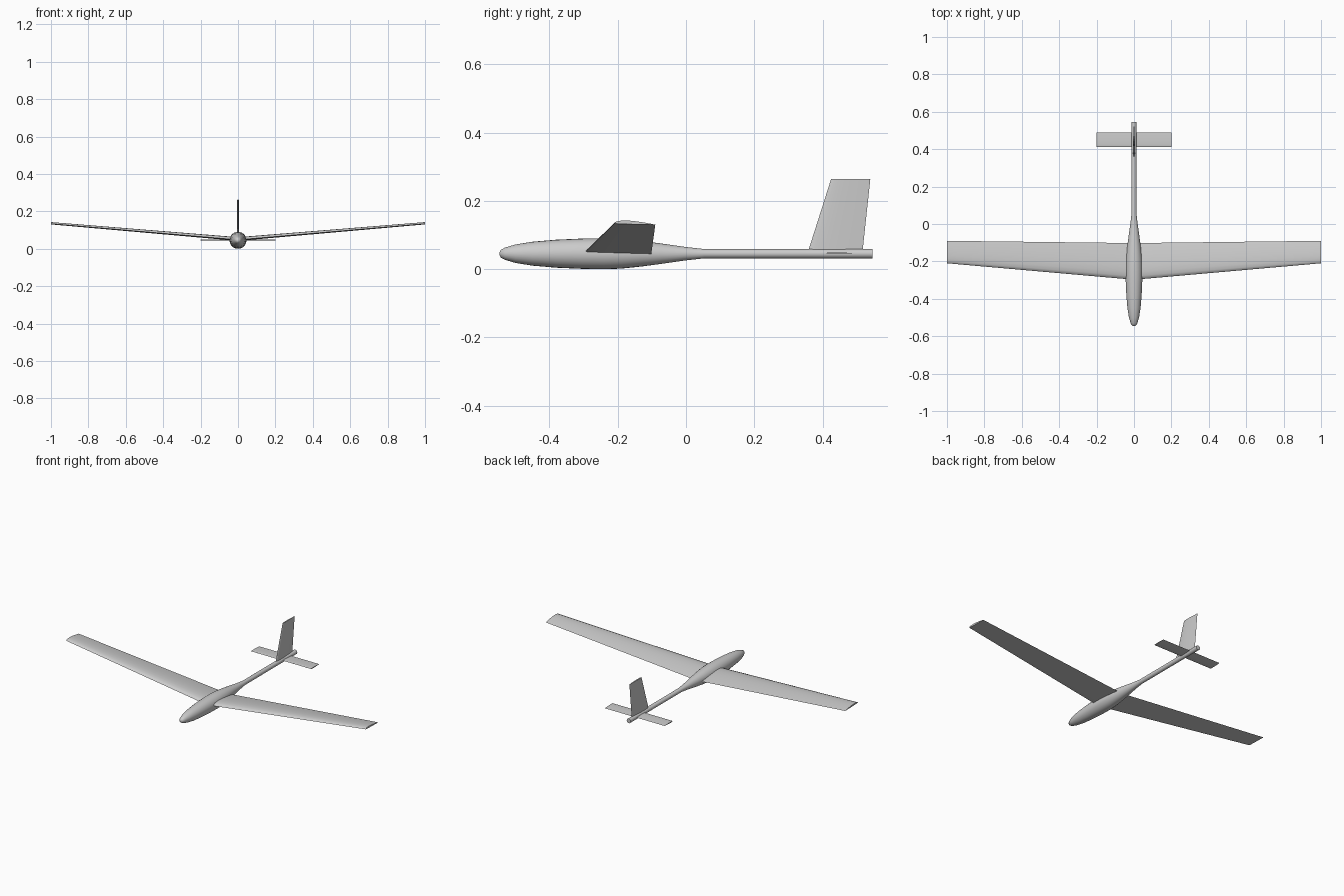
import bpy, bmesh, math

if "Cube" in bpy.data.objects:
    bpy.data.objects.remove(bpy.data.objects["Cube"])

AXIS_Z = 0.0455  # height of the fuselage axis


def loft(name, rings, angle=40):
    """Skin a list of equal-length vertex rings and cap both ends."""
    bm = bmesh.new()
    loops = [[bm.verts.new(p) for p in ring] for ring in rings]
    n = len(loops[0])
    for a, b in zip(loops, loops[1:]):
        for i in range(n):
            j = (i + 1) % n
            bm.faces.new((a[i], a[j], b[j], b[i]))
    bm.faces.new(loops[0])
    bm.faces.new(loops[-1])
    bmesh.ops.recalc_face_normals(bm, faces=bm.faces)
    mesh = bpy.data.meshes.new(name)
    bm.to_mesh(mesh)
    bm.free()
    obj = bpy.data.objects.new(name, mesh)
    bpy.context.collection.objects.link(obj)
    bpy.ops.object.select_all(action='DESELECT')
    obj.select_set(True)
    bpy.context.view_layer.objects.active = obj
    bpy.ops.object.shade_smooth_by_angle(angle=math.radians(angle))
    return obj


def thickness(t):
    """Standard airfoil half thickness, 1.0 at the peak, closed trailing edge."""
    return 2 * (1.4845 * t**0.5 - 0.63 * t - 1.758 * t**2 + 1.4215 * t**3 - 0.518 * t**4)


def airfoil(upper, lower, steps=10):
    """(chord fraction, height fraction) points running round the section."""
    ts = [(1 - math.cos(math.pi * i / steps)) / 2 for i in range(steps + 1)]
    top = [(t, upper * thickness(t)) for t in reversed(ts)]
    bottom = [(t, -lower * thickness(t)) for t in ts[1:-1]]
    return top + bottom


def mirror_x(obj):
    mod = obj.modifiers.new("Mirror", 'MIRROR')
    mod.use_axis[0] = True
    mod.use_clip = True


# Fuselage: streamlined pod running into a thin tail boom
profile = [(-0.546, 0.004), (-0.543, 0.011), (-0.53, 0.018), (-0.5, 0.027),
           (-0.45, 0.035), (-0.38, 0.041), (-0.3, 0.0445), (-0.24, 0.0455),
           (-0.19, 0.0437), (-0.13, 0.0375), (-0.07, 0.0295), (0.0, 0.0195),
           (0.055, 0.0135), (0.546, 0.0135)]
SIDES = 24
loft("fuselage", [[(r * math.cos(2 * math.pi * i / SIDES), y,
                    AXIS_Z + r * math.sin(2 * math.pi * i / SIDES))
                   for i in range(SIDES)] for y, r in profile])

# Main wing: flat-bottomed section, tapered, with dihedral and slight incidence
section = airfoil(0.082, 0.006)


def wing_ring(x, lead, trail, z):
    chord = trail - lead
    return [(x, lead + t * chord, z + (h - 0.03 * t) * chord) for t, h in section]


wing = loft("main_wing", [wing_ring(0.0, -0.298, -0.102, 0.048),
                          wing_ring(1.0, -0.21, -0.09, 0.134)])
# Drop the root cap so both halves join cleanly
bm = bmesh.new()
bm.from_mesh(wing.data)
bmesh.ops.delete(bm, geom=[f for f in bm.faces if all(abs(v.co.x) < 1e-6 for v in f.verts)],
                 context='FACES_ONLY')
bm.to_mesh(wing.data)
bm.free()
mirror_x(wing)

# Tailplane: thin symmetric section through the boom
thin = airfoil(0.035, 0.035)
loft("tailplane", [[(x, 0.411 + t * 0.078, 0.047 + h * 0.078) for t, h in thin]
                   for x in (-0.2, 0.2)])

# Fin: swept and tapered, rooted inside the boom
fin_section = airfoil(0.035, 0.035)
loft("tail_fin", [[(h * (trail - lead), lead + t * (trail - lead), z) for t, h in fin_section]
                  for lead, trail, z in ((0.357, 0.517, 0.05), (0.425, 0.54, 0.264))])
